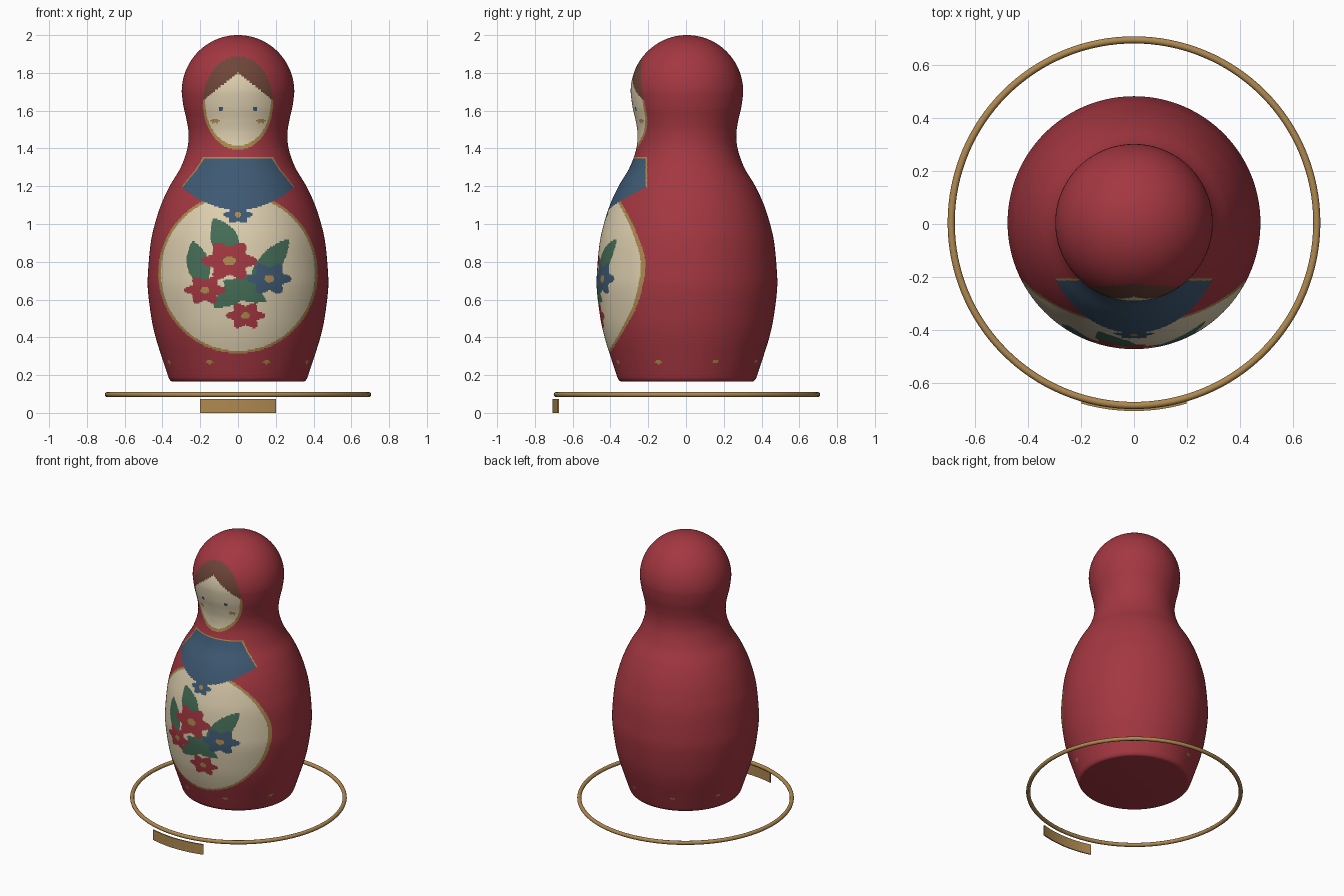
import bpy, bmesh, math
from mathutils import Vector

if "Cube" in bpy.data.objects:
    bpy.data.objects.remove(bpy.data.objects["Cube"], do_unlink=True)

COLOURS = {
    "red": (0.37, 0.038, 0.052), "cream": (0.73, 0.63, 0.43),
    "gold": (0.43, 0.25, 0.08), "blue": (0.048, 0.10, 0.17),
    "green": (0.06, 0.155, 0.095), "brown": (0.155, 0.06, 0.04),
}
NAMES = list(COLOURS)
MATS = []
for name, rgb in COLOURS.items():
    m = bpy.data.materials.new(name + "_paint")
    m.use_nodes = True
    m.diffuse_color = (*rgb, 1)
    m.node_tree.nodes["Principled BSDF"].inputs["Base Color"].default_value = (*rgb, 1)
    MATS.append(m)

CENTRE_Y = 0.005


def make_object(name, bm, materials):
    mesh = bpy.data.meshes.new(name)
    bm.normal_update()
    bm.to_mesh(mesh)
    bm.free()
    for m in materials:
        mesh.materials.append(m)
    ob = bpy.data.objects.new(name, mesh)
    bpy.context.collection.objects.link(ob)
    ob.location.y = CENTRE_Y
    bpy.ops.object.select_all(action="DESELECT")
    ob.select_set(True)
    bpy.context.view_layer.objects.active = ob
    bpy.ops.object.shade_smooth_by_angle(angle=math.radians(35))
    return ob


# Silhouette of the doll: radius, height
KEYS = [(.335, .165), (.353, .168), (.364, .18), (.372, .2), (.405, .3), (.436, .4),
        (.458, .5), (.477, .65), (.476, .75), (.462, .9), (.44, 1.0), (.408, 1.1),
        (.362, 1.2), (.303, 1.3), (.268, 1.4), (.262, 1.48), (.272, 1.55),
        (.288, 1.62), (.298, 1.7)]


def smooth_profile(keys, step):
    p = [Vector(k) for k in keys]
    p = [2 * p[0] - p[1]] + p + [Vector((.298, 1.78))]
    out = []
    for a, b, c, d in zip(p, p[1:], p[2:], p[3:]):
        n = max(2, math.ceil((c - b).length / step))
        for i in range(n):
            t = i / n
            out.append(b + (c - a) * t / 2 + (2 * a - 5 * b + 4 * c - d) * t * t / 2
                       + (3 * b - a - 3 * c + d) * t ** 3 / 2)
    return out


# Painted shapes
def ellipse(x, z, cx, cz, rx, rz):
    return math.hypot((x - cx) / rx, (z - cz) / rz)


def in_flower(x, z, cx, cz, rx, rz):
    a = math.atan2((z - cz) / rz, (x - cx) / rx)
    return ellipse(x, z, cx, cz, rx, rz) < 0.84 + 0.16 * math.cos(6 * a)


def in_leaf(x, z, x0, z0, x1, z1, width):
    axis = Vector((x1 - x0, z1 - z0))
    rel = Vector((x - x0, z - z0))
    t = rel.dot(axis) / axis.length_squared
    side = abs(rel.x * axis.y - rel.y * axis.x) / axis.length
    return 0 < t < 1 and side < width * math.sin(math.pi * t) ** 0.8


FLOWERS = [("red", -.045, .805, .15, .11), ("red", -.175, .65, .11, .08),
           ("red", .04, .515, .105, .074), ("blue", .165, .71, .12, .09)]
COLLAR_FLOWER = (0, 1.05, .08, .052)
LEAVES = [(-.13, 1.03, -.01, .80, .07), (-.24, .91, -.18, .66, .06),
          (.27, .92, .06, .66, .06), (-.13, .56, .1, .73, .06),
          (.15, .59, -.08, .70, .05)]


def paint(x, y, z):
    # Flecks around the foot
    turn = (math.degrees(math.atan2(x, -y)) % 45) - 22.5
    if abs(turn) < 3 and abs(z - .268) < .011 * (1 - abs(turn) / 4):
        return "gold"
    if y > 0:
        return "red"
    # Face and hair
    if z > 1.385:
        if ellipse(x, z, 0, 1.64, .186, .247) > 1:
            return "red"
        if z > 1.80 - .78 * abs(x):
            return "brown"
        if ellipse(x, z, 0, 1.645, .174, .23) > 1:
            return "gold"
        if ellipse(abs(x), z, .09, 1.61, .012, .013) < 1:
            return "blue"
        if in_flower(abs(x), z, .122, 1.545, .028, .014):
            return "gold"
        return "cream"
    # Collar with a flower clasp
    if ellipse(x, z, 0, 1.05, .016, .015) < 1:
        return "gold"
    if in_flower(x, z, *COLLAR_FLOWER):
        return "blue"
    if 1.075 + 1.33 * x * x < z < 1.355 and y < -.211:
        return "gold" if z > 1.345 or y > -.219 else "blue"
    # Apron with its bouquet
    if ellipse(x, z, 0, .74, .422, .425) > 1:
        return "red"
    if ellipse(x, z, 0, .74, .408, .411) > 1:
        return "gold"
    for colour, cx, cz, rx, rz in FLOWERS:
        if ellipse(x, z, cx, cz, rx * .22, rz * .22) < 1:
            return "gold"
        if in_flower(x, z, cx, cz, rx, rz):
            return colour
    if any(in_leaf(x, z, *leaf) for leaf in LEAVES):
        return "green"
    return "cream"


# Doll body: turned profile, finer at the painted front
profile = smooth_profile(KEYS, .0075)
for i in range(40):
    a = math.pi / 2 * i / 40
    profile.append(Vector((.298 * math.cos(a), 1.7 + .3 * math.sin(a))))
angles = [math.pi + math.pi * i / 260 for i in range(260)]
angles += [math.pi * i / 80 for i in range(80)]

bm = bmesh.new()
rings = [[bm.verts.new((r * math.cos(a), r * math.sin(a), z)) for a in angles]
         for r, z in profile]
count = len(angles)
for low, high in zip(rings, rings[1:]):
    for i in range(count):
        j = (i + 1) % count
        f = bm.faces.new((low[i], low[j], high[j], high[i]))
        f.material_index = NAMES.index(paint(*f.calc_center_median()))
crown = bm.verts.new((0, 0, 2.0))
for i in range(count):
    bm.faces.new((rings[-1][i], rings[-1][(i + 1) % count], crown))
bm.faces.new(list(reversed(rings[0])))
make_object("doll_body", bm, MATS)


# Swept section helper for the hoop and the plaque
def sweep(name, section, start, end, steps, closed):
    bm = bmesh.new()
    loops = []
    for i in range(steps if closed else steps + 1):
        a = start + (end - start) * i / steps
        loops.append([bm.verts.new((r * math.cos(a), r * math.sin(a), z)) for r, z in section])
    pairs = list(zip(loops, loops[1:]))
    if closed:
        pairs.append((loops[-1], loops[0]))
    n = len(section)
    for p, q in pairs:
        for k in range(n):
            bm.faces.new((p[k], q[k], q[(k + 1) % n], p[(k + 1) % n]))
    if not closed:
        bm.faces.new(loops[0])
        bm.faces.new(list(reversed(loops[-1])))
    bmesh.ops.recalc_face_normals(bm, faces=bm.faces)
    return make_object(name, bm, [MATS[NAMES.index("gold")]])


tube = [(.692 + .0135 * math.cos(t), .097 + .0135 * math.sin(t))
        for t in (math.tau * k / 12 for k in range(12))]
sweep("floor_hoop", tube, 0, math.tau, 128, True)

half = math.asin(.2 / .713)
plate = [(.705, 0), (.713, 0), (.713, .073), (.705, .073)]
sweep("front_plaque", plate, -math.pi / 2 - half, -math.pi / 2 + half, 24, False)
